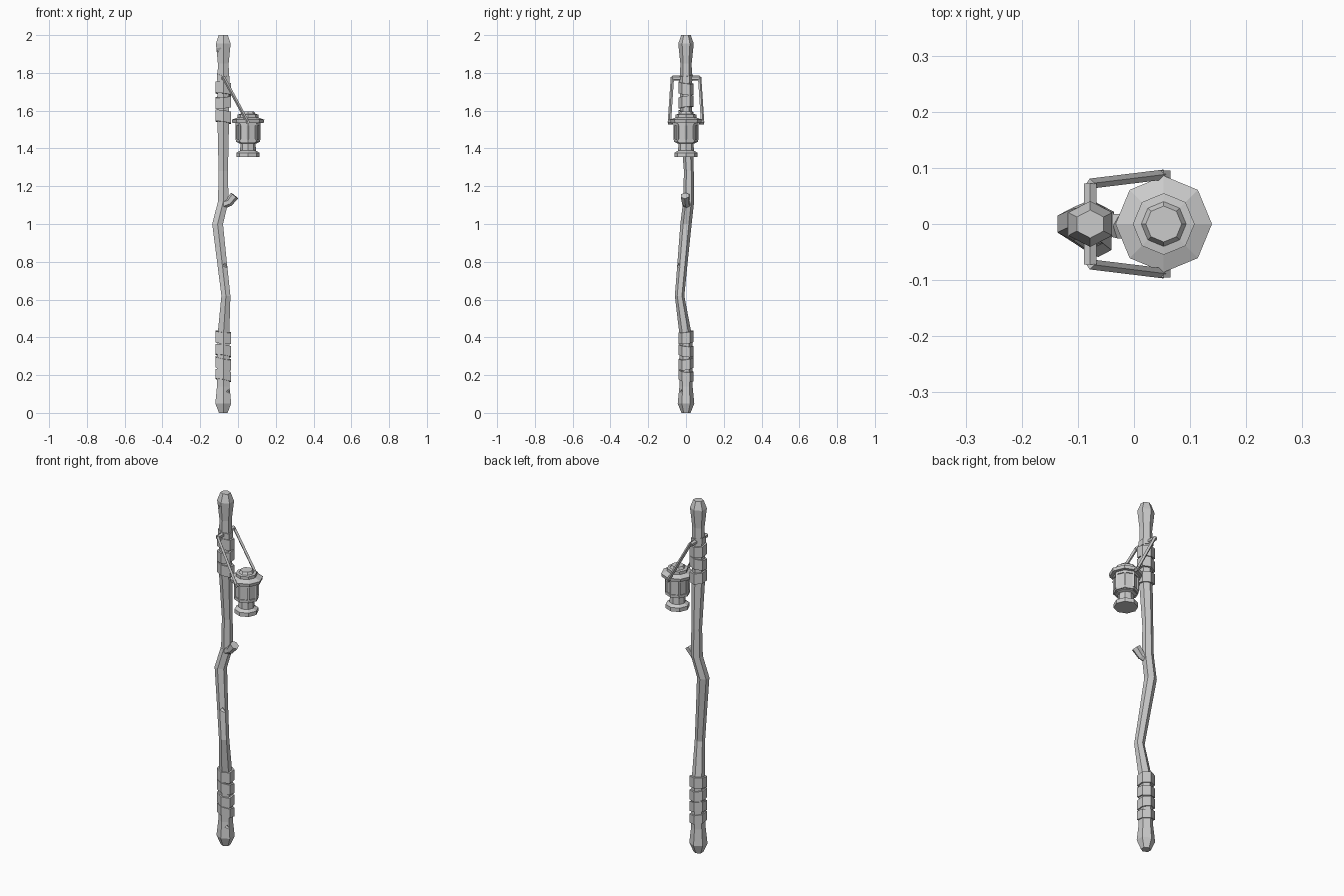
import bpy, bmesh, math
from mathutils import Vector, Matrix

if "Cube" in bpy.data.objects:
    bpy.data.objects.remove(bpy.data.objects["Cube"])


def add_mesh(name, bm):
    bmesh.ops.recalc_face_normals(bm, faces=bm.faces)
    me = bpy.data.meshes.new(name)
    bm.to_mesh(me)
    bm.free()
    ob = bpy.data.objects.new(name, me)
    bpy.context.collection.objects.link(ob)
    return ob


def loft(name, rings, sides, turn=0.0, sx=1.0, slope=(0, 0)):
    """Stack of horizontal polygons (x, y, z, radius), optionally sheared."""
    bm = bmesh.new()
    loops = []
    for x, y, z, r in rings:
        loop = []
        for i in range(sides):
            a = turn + math.tau * i / sides
            dx, dy = r * sx * math.cos(a), r * math.sin(a)
            loop.append(bm.verts.new((x + dx, y + dy, z + slope[0] * dx + slope[1] * dy)))
        loops.append(loop)
    for a, b in zip(loops, loops[1:]):
        for i in range(sides):
            j = (i + 1) % sides
            bm.faces.new((a[i], a[j], b[j], b[i]))
    bm.faces.new(loops[0][::-1])
    bm.faces.new(loops[-1])
    return add_mesh(name, bm)


def rod(name, p, q, r1, r2, sides):
    """Tapered bar between two points."""
    p, q = Vector(p), Vector(q)
    d = q - p
    bm = bmesh.new()
    m = Matrix.Translation((p + q) / 2) @ d.to_track_quat('Z', 'Y').to_matrix().to_4x4()
    bmesh.ops.create_cone(bm, cap_ends=True, segments=sides, radius1=r1,
                          radius2=r2, depth=d.length, matrix=m)
    return add_mesh(name, bm)


SX = -0.078   # staff axis
LX = 0.053    # lantern axis

# Crooked wooden staff
staff = loft("staff", [
    (SX, 0, 0.0, 0.024), (SX, 0, 0.05, 0.044), (SX, 0, 0.14, 0.035),
    (SX, 0, 0.40, 0.033), (-0.064, -0.034, 0.62, 0.025),
    (-0.085, -0.018, 0.80, 0.027), (-0.108, 0.0, 1.0, 0.030),
    (-0.078, 0.014, 1.12, 0.029), (SX, 0.015, 1.28, 0.026),
    (SX, 0.0, 1.54, 0.032), (SX, 0, 1.75, 0.032), (SX, 0, 1.85, 0.030),
    (SX, 0, 1.955, 0.041), (SX, 0, 2.0, 0.025)], 6, math.pi / 6, 1.1)

# Carved nicks near both ends and mid shaft
for i, (x, y, z) in enumerate([(-0.043, -0.038, 0.112), (-0.112, -0.036, 1.925),
                               (-0.062, -0.052, 0.78)]):
    bm = bmesh.new()
    bmesh.ops.create_cube(bm, size=0.03, matrix=Matrix.Translation((x, y, z))
                          @ Matrix.Rotation(0.7, 4, 'Y') @ Matrix.Rotation(0.6, 4, 'X'))
    cutter = add_mesh(f"nick_cutter_{i}", bm)
    cutter.hide_render = True
    cutter.hide_viewport = True
    mod = staff.modifiers.new("nick", 'BOOLEAN')
    mod.operation = 'DIFFERENCE'
    mod.object = cutter

# Broken branch stub
rod("branch_stub_base", (-0.085, 0.01, 1.10), (-0.045, -0.003, 1.115), 0.026, 0.02, 6)
rod("branch_stub_tip", (-0.052, -0.001, 1.108), (-0.018, -0.005, 1.15), 0.02, 0.025, 6)

# Grip wraps: slightly tilted hexagonal bands
bands = [(0.198, 0.05, -0.2), (0.262, 0.055, -0.2), (0.33, 0.055, -0.15),
         (0.40, 0.06, -0.1), (1.568, 0.06, -0.15), (1.645, 0.058, 0.1),
         (1.718, 0.06, -0.12)]
for i, (z, h, s) in enumerate(bands):
    loft(f"wrap_{i}", [(SX, 0, z - h / 2, 0.041), (SX, 0, z + h / 2, 0.041)],
         6, math.pi / 6, 1.15, (s, 0.12 if i % 2 else -0.12))
loft("wrap_top_tie", [(SX, 0, 1.755, 0.036), (SX, 0, 1.788, 0.036)],
     6, math.pi / 6, 1.1, (-0.2, 0.1))

# Cross peg and lantern bail
rod("cross_peg", (SX, -0.072, 1.772), (SX, 0.072, 1.772), 0.013, 0.013, 6)
for side, s in (("front", -1), ("back", 1)):
    rod(f"bail_{side}", (SX, s * 0.072, 1.778), (LX, s * 0.088, 1.537), 0.009, 0.009, 4)
    rod(f"bail_lug_{side}", (LX, s * 0.07, 1.54), (LX, s * 0.095, 1.54), 0.012, 0.012, 4)

# Lantern: octagonal base, body and roof
def lathe(name, profile):
    return loft(name, [(LX, 0, z, r) for r, z in profile], 8)


lathe("lantern_base", [(0.062, 1.355), (0.062, 1.377), (0.042, 1.388),
                       (0.04, 1.425), (0.055, 1.43), (0.06, 1.442)])
lathe("lantern_glass", [(0.059, 1.44), (0.059, 1.54)])
lathe("lantern_lower_ring", [(0.064, 1.434), (0.064, 1.45)])
lathe("lantern_upper_ring", [(0.065, 1.522), (0.065, 1.54)])
lathe("lantern_roof", [(0.083, 1.535), (0.086, 1.552), (0.055, 1.564),
                       (0.055, 1.58), (0.04, 1.582), (0.032, 1.596)])

# Corner posts with small studs around the glass
for i in range(8):
    a = math.tau * i / 8
    x, y = LX + 0.06 * math.cos(a), 0.06 * math.sin(a)
    rod(f"lantern_post_{i}", (x, y, 1.445), (x, y, 1.53), 0.007, 0.007, 4)
